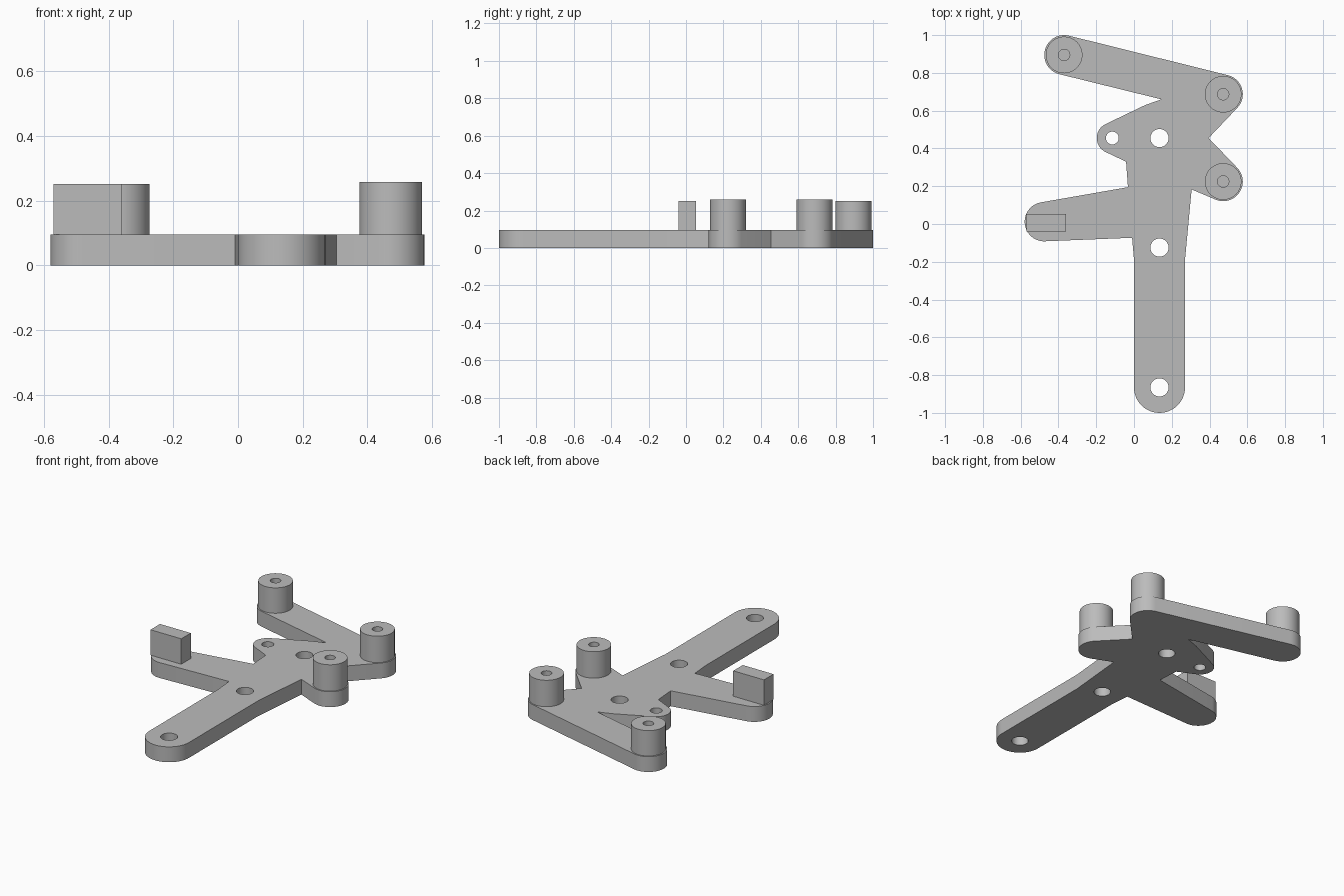
import bpy
import bmesh
from math import cos, sin, radians

cube = bpy.data.objects.get("Cube")
if cube:
    bpy.data.objects.remove(cube, do_unlink=True)

grey = bpy.data.materials.new("plain_grey")
grey.use_nodes = True
grey.diffuse_color = (0.5, 0.5, 0.5, 1)
grey.node_tree.nodes["Principled BSDF"].inputs["Base Color"].default_value = (0.5, 0.5, 0.5, 1)


def arc(x, y, r, start, end):
    steps = max(4, round(abs(end - start) / 7.5))
    angles = [radians(start + (end - start) * i / steps) for i in range(steps + 1)]
    return [(x + r * cos(a), y + r * sin(a)) for a in angles]


def circle(x, y, r):
    return arc(x, y, r, 0, 360)[:-1]


def extrude(name, loops, bottom, top):
    """Solid from an outer loop plus hole loops."""
    curve = bpy.data.curves.new(name + "_profile", "CURVE")
    curve.dimensions = "2D"
    curve.fill_mode = "BOTH"
    curve.extrude = (top - bottom) / 2
    for loop in loops:
        spline = curve.splines.new("POLY")
        spline.points.add(len(loop) - 1)
        for point, (x, y) in zip(spline.points, loop):
            point.co = (x, y, 0, 1)
        spline.use_cyclic_u = True
    helper = bpy.data.objects.new(name + "_helper", curve)
    bpy.context.collection.objects.link(helper)
    bpy.context.view_layer.update()
    graph = bpy.context.evaluated_depsgraph_get()
    mesh = bpy.data.meshes.new_from_object(helper.evaluated_get(graph))
    bpy.data.objects.remove(helper, do_unlink=True)

    # Weld caps to walls and lift into place
    bm = bmesh.new()
    bm.from_mesh(mesh)
    bmesh.ops.remove_doubles(bm, verts=bm.verts, dist=0.0001)
    bmesh.ops.translate(bm, verts=bm.verts, vec=(0, 0, (top + bottom) / 2))
    bmesh.ops.recalc_face_normals(bm, faces=bm.faces)
    bm.to_mesh(mesh)
    bm.free()

    mesh.name = name
    mesh.materials.clear()
    mesh.materials.append(grey)
    obj = bpy.data.objects.new(name, mesh)
    bpy.context.collection.objects.link(obj)
    bpy.ops.object.select_all(action="DESELECT")
    obj.select_set(True)
    bpy.context.view_layer.objects.active = obj
    bpy.ops.object.shade_smooth_by_angle(angle=radians(25))
    return obj


plate_top = 0.095

# Flat plate: rounded arms joined by straight edges
outline = (
    arc(0.135, -0.865, 0.135, 180, 360)              # long front arm
    + [(0.27, -0.19), (0.305, 0.183)]
    + arc(0.472, 0.225, 0.104, -112, 43)             # left front ear
    + [(0.395, 0.455)]
    + arc(0.472, 0.687, 0.104, -43, 76)              # left rear ear
    + arc(-0.37, 0.895, 0.105, 76, 256)              # rear arm
    + [(0.145, 0.66), (0.06, 0.63)]
    + arc(-0.115, 0.455, 0.082, 116, 244)            # small ear
    + [(-0.042, 0.33), (-0.032, 0.195)]
    + arc(-0.475, 0.012, 0.104, 100, 267)            # right arm
    + [(-0.01, -0.073), (0, -0.19)]
)
holes = [circle(0.135, y, 0.048) for y in (-0.865, -0.125, 0.455)]
holes.append(circle(-0.115, 0.455, 0.034))
extrude("plate", [outline] + holes, 0, plate_top)

# Round posts with a small blind bore down to the plate
for name, x, y, top in (("left_front_post", 0.472, 0.225, 0.258),
                        ("left_rear_post", 0.472, 0.687, 0.258),
                        ("right_rear_post", -0.37, 0.895, 0.252)):
    extrude(name, [circle(x, y, 0.097), circle(x, y, 0.03)], plate_top, top)

# Rectangular stop on the right arm
extrude("stop_block", [[(-0.57, -0.04), (-0.36, -0.04), (-0.36, 0.053), (-0.57, 0.053)]],
        plate_top, 0.252)
